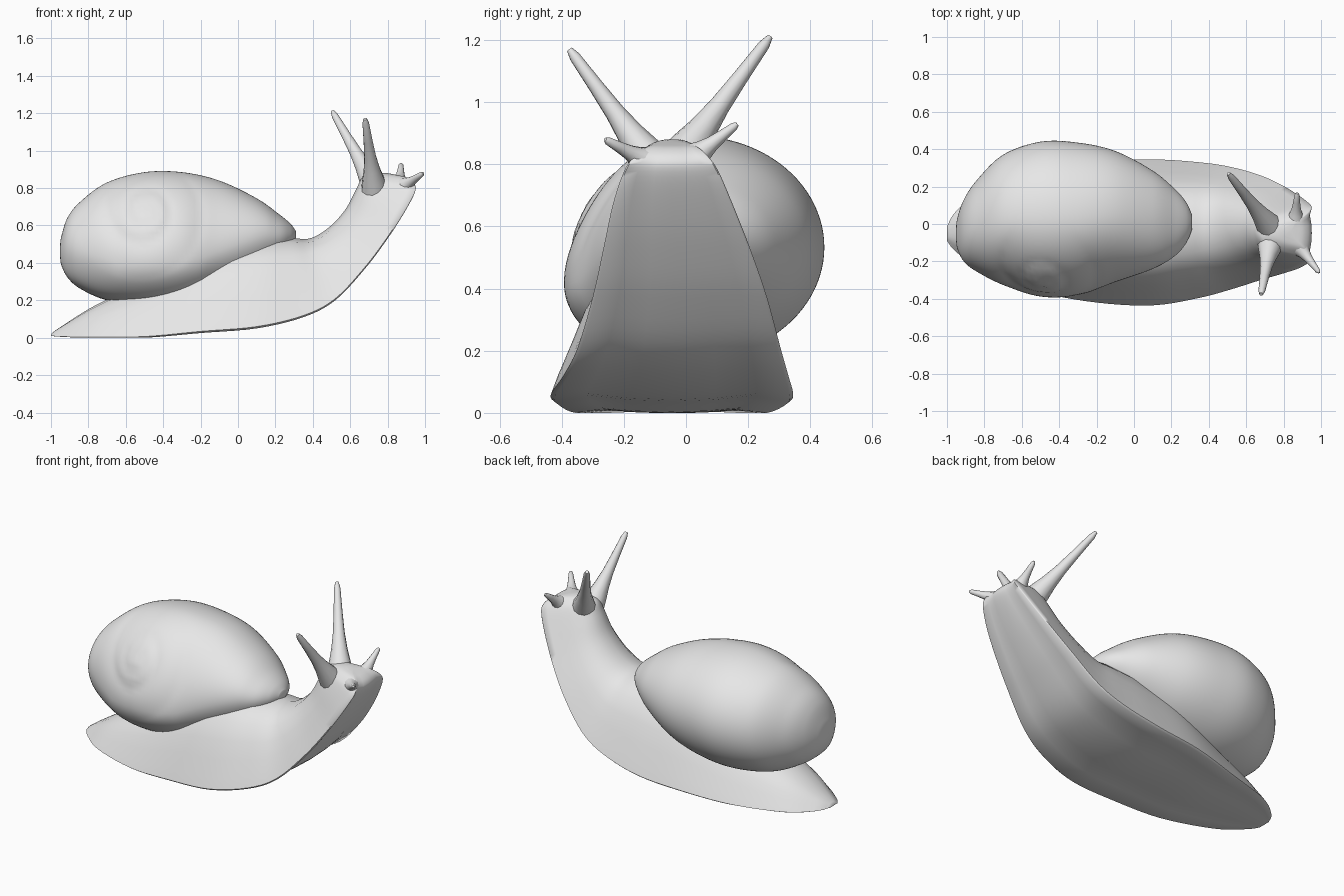
import bpy, bmesh, math
from mathutils import Vector

cube = bpy.data.objects.get("Cube")
if cube:
    bpy.data.objects.remove(cube, do_unlink=True)

clay = bpy.data.materials.new("plain_grey")
clay.use_nodes = True
GREY = (0.8, 0.8, 0.8, 1)
clay.diffuse_color = GREY
clay.node_tree.nodes["Principled BSDF"].inputs["Base Color"].default_value = GREY


def spline(rows, steps):
    """Smooth curve through rows of numbers."""
    pts = [rows[0]] + list(rows) + [rows[-1]]
    out = []
    for p, q, r, s in zip(pts, pts[1:], pts[2:], pts[3:]):
        for i in range(steps):
            t = i / steps
            out.append([b + t * (c - a) / 2 + t * t * (a - 2.5 * b + 2 * c - d / 2)
                        + t ** 3 * (1.5 * (b - c) + (d - a) / 2)
                        for a, b, c, d in zip(p, q, r, s)])
    return out + [list(rows[-1])]


def loft(name, rings, angle=50):
    """Skin closed rings of points and cap both ends."""
    bm = bmesh.new()
    loops = [[bm.verts.new(p) for p in ring] for ring in rings]
    n = len(loops[0])
    for a, b in zip(loops, loops[1:]):
        for i in range(n):
            j = (i + 1) % n
            bm.faces.new((a[i], a[j], b[j], b[i]))
    for end in (loops[0], loops[-1]):
        centre = bm.verts.new(sum((v.co for v in end), Vector()) / n)
        for i in range(n):
            bm.faces.new((end[i], end[(i + 1) % n], centre))
    bmesh.ops.recalc_face_normals(bm, faces=bm.faces)
    mesh = bpy.data.meshes.new(name)
    bm.to_mesh(mesh)
    bm.free()
    mesh.materials.append(clay)
    obj = bpy.data.objects.new(name, mesh)
    bpy.context.collection.objects.link(obj)
    bpy.ops.object.select_all(action="DESELECT")
    obj.select_set(True)
    bpy.context.view_layer.objects.active = obj
    bpy.ops.object.shade_smooth_by_angle(angle=math.radians(angle))


# Body: sole x, z, back x, z, right edge y, left edge y
body_stations = [
    (-1.0, .01, -.995, .025, -.09, -.015),
    (-.95, .005, -.93, .07, -.15, .07),
    (-.80, .0, -.75, .18, -.26, .18),
    (-.50, .0, -.45, .32, -.365, .27),
    (-.20, .025, -.15, .48, -.42, .33),
    (.10, .05, .10, .53, -.435, .345),
    (.35, .11, .27, .535, -.395, .33),
    (.52, .20, .38, .53, -.35, .305),
    (.68, .37, .48, .585, -.30, .26),
    (.80, .53, .57, .68, -.265, .205),
    (.89, .67, .63, .79, -.235, .15),
    (.945, .775, .66, .85, -.20, .105),
    (.945, .82, .70, .87, -.17, .075),
    (.91, .853, .75, .88, -.13, .04),
    (.86, .868, .80, .88, -.08, .00),
]
# Half section: width share, height share
half = [(0, 0), (.35, .01), (.7, .04), (.97, 0), (1, .02), (.94, .15), (.83, .36),
        (.72, .58), (.57, .78), (.35, .94), (0, 1)]
section = half + [(-w, t) for w, t in reversed(half[1:-1])]


def body_ring(s):
    sx, sz, bx, bz, right, left = s
    mid, wide = (left + right) / 2, (left - right) / 2
    return [(sx + (bx - sx) * t, mid + wide * w, max(0, sz + (bz - sz) * t))
            for w, t in section]


loft("body", [body_ring(s) for s in spline(body_stations, 5)], 70)

# Shell: x, low z, high z, right y, left y
shell_stations = [
    (-.952, .45, .48, -.07, -.04),
    (-.945, .39, .54, -.13, .03),
    (-.91, .32, .645, -.20, .13),
    (-.84, .26, .73, -.255, .235),
    (-.70, .20, .83, -.325, .37),
    (-.50, .175, .885, -.385, .44),
    (-.30, .19, .885, -.38, .435),
    (-.10, .25, .84, -.31, .39),
    (.10, .35, .745, -.24, .285),
    (.22, .43, .66, -.17, .185),
    (.28, .48, .61, -.10, .115),
    (.31, .52, .57, -.03, .05),
]
SPIRE_X, SPIRE_Z, SPIRE_R = -.50, .68, .30
GROWTH = math.log(2.2) / math.tau


def spire_bulge(x, z):
    """Raised coils winding out from the spire on the right flank."""
    dx, dz = x - SPIRE_X, z - SPIRE_Z
    r = max(math.hypot(dx, dz), .02)
    turn = (math.log(r / SPIRE_R) + GROWTH * math.atan2(dz, dx)) / (math.tau * GROWTH)
    coil = math.sqrt(math.sin(math.pi * (turn % 1)))
    fade = min(1, max(0, (.38 - r) / .12))
    return fade * (.011 * (coil - .7) + .018 * math.exp(-(r / .12) ** 2))


def shell_ring(s, count=96):
    x, low, high, right, left = s
    ring = []
    for i in range(count):
        a = math.tau * i / count
        c, d, h = math.cos(a), math.sin(a), (high - low) / 2
        z = (high + low) / 2 + h * d
        if c < 0:
            # The spire side sags and is fuller low down
            sag = .36 * min(1, max(0, (x + .95) / .3)) * min(1, max(.1, (.2 - x) / .4))
            z = max(low, z - sag * h * c * c * (1 - .7 * max(0, -d)))
            c = -abs(c) ** (1 - .4 * max(0, -d))
        y = (left + right) / 2 + c * (left - right) / 2
        if c < 0:
            y -= spire_bulge(x, z) * min(1, -3 * c)
        ring.append((x, y, z))
    return ring


loft("shell", [shell_ring(s) for s in spline(shell_stations, 9)], 60)


# Tentacles: tapered tubes with a flared root and blunt tip
def tentacle(name, base, tip, r0, r1):
    base, tip = Vector(base), Vector(tip)
    axis = tip - base
    turn = axis.to_track_quat("Z", "Y")
    rings = []
    for t, k in ((-.15, 1.5), (.05, 1.1), (.2, .75), (.4, .45), (.65, .26),
                 (.93, .1), (1, -.1)):
        r = r1 + (r0 - r1) * k
        rings.append([base + axis * t + turn @ Vector(
            (r * math.cos(a), r * math.sin(a), 0))
            for a in (math.tau * i / 12 for i in range(12))])
    loft(name, rings)


tentacle("left_eye_stalk", (.715, .00, .84), (.505, .27, 1.21), .058, .014)
tentacle("right_eye_stalk", (.725, -.13, .83), (.68, -.375, 1.17), .055, .014)
tentacle("left_feeler", (.865, .03, .825), (.872, .165, .93), .042, .010)
tentacle("right_feeler", (.89, -.13, .81), (.99, -.26, .88), .042, .010)
